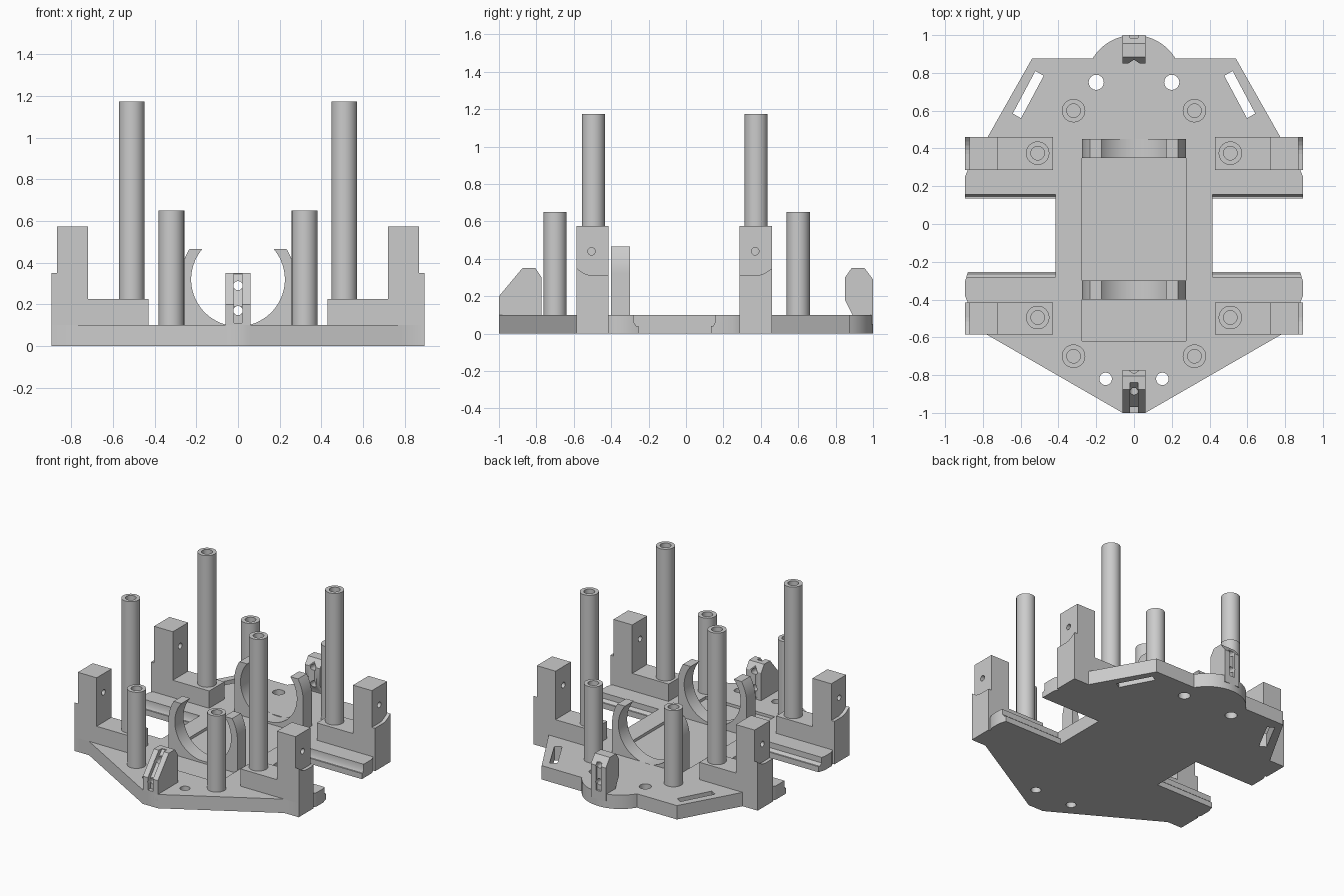
import bpy, bmesh, math
from mathutils import Vector

if "Cube" in bpy.data.objects:
    bpy.data.objects.remove(bpy.data.objects["Cube"])

grey = bpy.data.materials.new("plain grey")
grey.diffuse_color = (0.6, 0.6, 0.6, 1)
grey.use_nodes = True
grey.node_tree.nodes["Principled BSDF"].inputs["Base Color"].default_value = grey.diffuse_color


def finish(name, bm):
    bmesh.ops.recalc_face_normals(bm, faces=bm.faces)
    me = bpy.data.meshes.new(name)
    bm.to_mesh(me)
    bm.free()
    ob = bpy.data.objects.new(name, me)
    bpy.context.collection.objects.link(ob)
    me.materials.append(grey)
    return ob


def prism(name, pts, axis, lo, hi):
    """Extrude a 2D outline along an axis; points are the other two coordinates in order."""
    def place(p, t):
        c = list(p)
        c.insert(axis, t)
        return Vector(c)
    bm = bmesh.new()
    a = [bm.verts.new(place(p, lo)) for p in pts]
    b = [bm.verts.new(place(p, hi)) for p in pts]
    bm.faces.new(a)
    bm.faces.new(b[::-1])
    n = len(pts)
    for i in range(n):
        bm.faces.new((a[i], b[i], b[(i + 1) % n], a[(i + 1) % n]))
    return finish(name, bm)


def arc(cx, cy, r, a0, a1, n):
    return [(cx + r * math.cos(math.radians(a0 + (a1 - a0) * i / n)),
             cy + r * math.sin(math.radians(a0 + (a1 - a0) * i / n))) for i in range(n + 1)]


def rod(name, c, r, axis, lo, hi, n=32):
    return prism(name, arc(c[0], c[1], r, 0, 360, n)[:-1], axis, lo, hi)


def cut(ob, cutters):
    for c in cutters:
        m = ob.modifiers.new("cut", 'BOOLEAN')
        m.operation = 'DIFFERENCE'
        m.solver = 'EXACT'
        m.object = c
        bpy.context.view_layer.objects.active = ob
        bpy.ops.object.modifier_apply(modifier=m.name)
        bpy.data.objects.remove(c)


def smooth(ob):
    bpy.ops.object.select_all(action='DESELECT')
    ob.select_set(True)
    bpy.context.view_layer.objects.active = ob
    bpy.ops.object.shade_smooth_by_angle(angle=math.radians(30))


# Base plate: right half outline from the front nose to the rear arc, then mirrored
half = [(0.06, -1), (0.78, -0.585), (0.895, -0.585), (0.895, -0.415), (0.88, -0.415),
        (0.895, -0.38), (0.895, -0.305), (0.88, -0.255), (0.415, -0.255), (0.415, 0.135),
        (0.895, 0.135), (0.895, 0.25), (0.88, 0.285), (0.895, 0.285), (0.895, 0.46),
        (0.775, 0.46), (0.54, 0.875)]
half += arc(0, 0.744, 0.256, 30.8, 90, 14)
outline = half + [(-x, y) for x, y in reversed(half[:-1])]
base = prism("base_plate", outline, 2, 0, 0.1)

cutters = [prism("recess_cut", [(-0.275, -0.62), (0.275, -0.62), (0.275, 0.45), (-0.275, 0.45)],
                 2, 0.08, 0.3)]
for s in (-1, 1):
    # stepped ledges along the wheel openings
    ledge = [(-0.28, 0.2), (-0.28, 0.06), (-0.265, 0.04), (0.145, 0.04), (0.155, 0.06), (0.155, 0.2)]
    cutters.append(prism("ledge_cut", ledge, 0, *sorted((s * 0.415, s * 1.0))))
    cutters.append(rod("front_hole_cut", (s * 0.15, -0.82), 0.033, 2, -0.1, 0.3))
    cutters.append(rod("rear_hole_cut", (s * 0.2, 0.75), 0.04, 2, -0.1, 0.3))
    slot = [(0.478, 0.785), (0.522, 0.81), (0.642, 0.585), (0.598, 0.56)]
    cutters.append(prism("slot_cut", [(s * x, y) for x, y in slot], 2, -0.1, 0.3))
cut(base, cutters)
smooth(base)

# Corner brackets with towers, outer shoulders and hollow posts
for s in (-1, 1):
    for end, edge, inner, py, hy in (("front", -0.585, -0.415, -0.495, -0.505),
                                     ("rear", 0.46, 0.285, 0.375, 0.37)):
        lo, hi = min(edge, inner), max(edge, inner)
        side = [(0.43, 0.09), (0.87, 0.09), (0.87, 0.575), (0.72, 0.575), (0.72, 0.225), (0.43, 0.225)]
        bracket = prism(end + "_bracket", [(s * x, z) for x, z in side], 1, lo, hi)
        cut(bracket, [rod("axle_cut", (hy, 0.44), 0.02, 0, *sorted((s * 0.6, s * 1.0)))])
        smooth(bracket)
        d = 1 if inner > edge else -1
        lip = [(edge + d * 0.09 * t, 0.31 + 0.04 * (1 - t) ** 2) for t in (0, 0.25, 0.5, 0.75, 1)]
        prism(end + "_shoulder", [(edge, 0.09)] + lip + [(inner, 0.31), (inner, 0.09)],
              0, *sorted((s * 0.87, s * 0.895)))
        tall = rod(end + "_tall_post", (s * 0.51, py), 0.062, 2, 0.22, 1.175)
        cut(tall, [rod("bore_cut", (s * 0.51, py), 0.036, 2, 0.3, 1.3)])
        smooth(tall)
    for end, py in (("front", -0.70), ("rear", 0.60)):
        short = rod(end + "_short_post", (s * 0.32, py), 0.062, 2, 0.09, 0.65)
        cut(short, [rod("bore_cut", (s * 0.32, py), 0.036, 2, 0.15, 0.8)])
        smooth(short)

# Open cradle rings standing in the recess
a_in = math.degrees(math.asin(0.145 / 0.225))
a_out = math.degrees(math.asin(0.145 / 0.275))
for end, y0 in (("front", -0.40), ("rear", 0.35)):
    ring = arc(0, 0.32, 0.225, a_in, -180 - a_in, 48)
    ring += arc(0, 0.32, 0.275, 180 - a_out, 180, 10) + [(-0.275, 0.07), (0.275, 0.07)]
    ring += arc(0, 0.32, 0.275, 0, a_out, 10)
    smooth(prism(end + "_cradle", ring, 1, y0, y0 + 0.1))

# Nose and tail sensor mounts with a groove, a back notch and two through holes
front = [(-1, 0.05), (-1, 0.2), (-0.875, 0.35), (-0.805, 0.35), (-0.772, 0.3), (-0.772, 0.05)]
rear = [(1, 0.05), (1, 0.29), (0.955, 0.35), (0.885, 0.35), (0.85, 0.3), (0.85, 0.18), (0.89, 0.1), (0.89, 0.05)]
for name, prof, groove, notch in (
        ("front_mount", front, [(-1.1, 0.11), (-0.97, 0.11), (-0.97, 0.19), (-0.84, 0.345), (-0.84, 0.5), (-1.1, 0.5)], -0.772),
        ("rear_mount", rear, [(1.1, 0.11), (0.985, 0.11), (0.985, 0.5), (1.1, 0.5)], 0.85)):
    mount = prism(name, prof, 0, -0.06, 0.06)
    w = 0.02
    tip = -0.02 if notch < 0 else 0.02
    cs = [prism("groove_cut", groove, 0, -w, w),
          prism("notch_cut", [(-0.03, notch - tip), (0.03, notch - tip), (0.03, notch),
                              (0, notch + tip), (-0.03, notch)], 2, 0.11, 0.5)]
    ylo, yhi = (-1.1, -0.7) if notch < 0 else (0.8, 1.1)
    cs += [rod("sensor_hole_cut", (0, z), 0.022, 1, ylo, yhi, 24) for z in (0.17, 0.29)]
    cut(mount, cs)
    smooth(mount)
